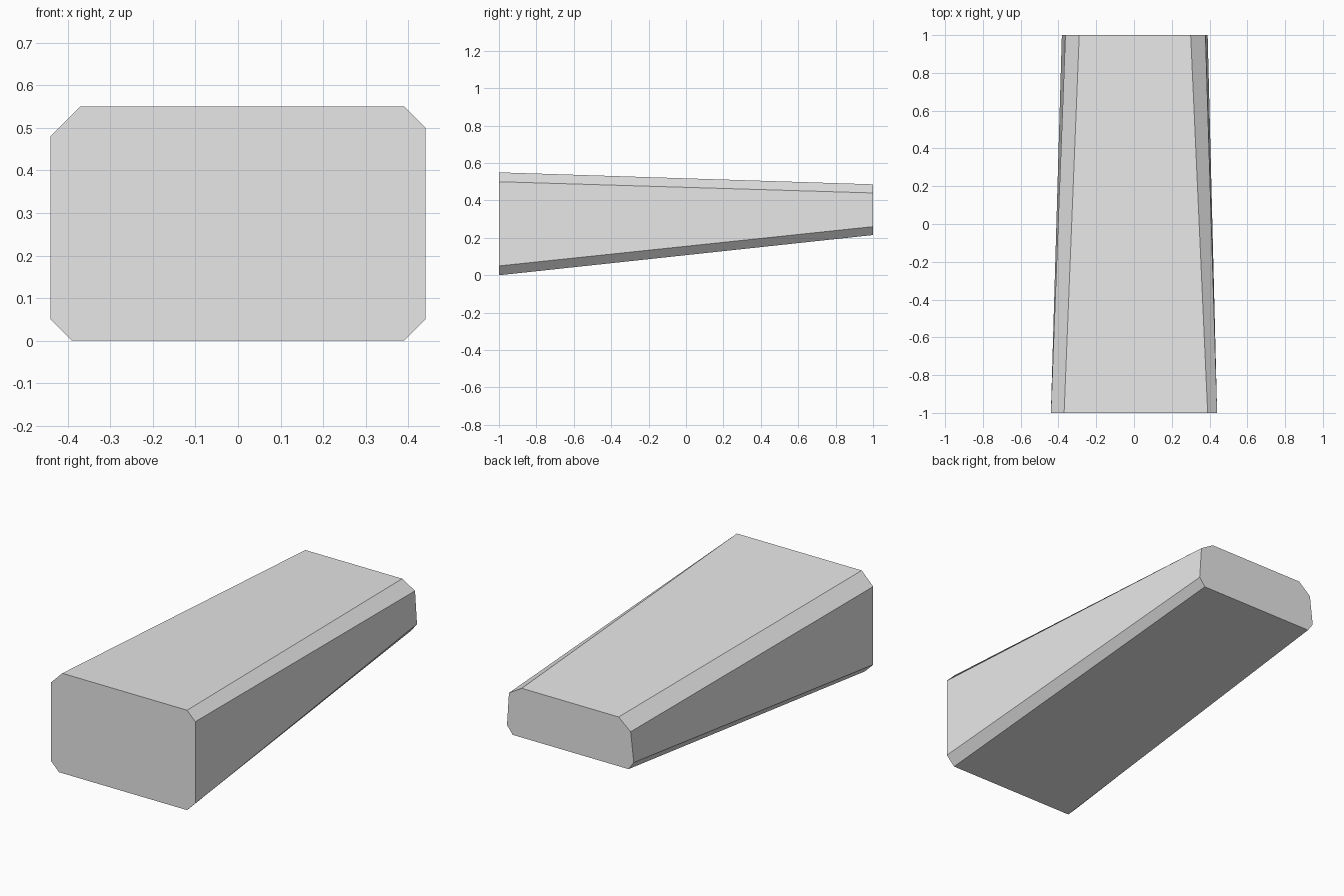
import bpy
import bmesh

cube = bpy.data.objects.get("Cube")
if cube:
    bpy.data.objects.remove(cube, do_unlink=True)

# Single plain grey material
grey = bpy.data.materials.new("light_grey")
grey.use_nodes = True
colour = (0.8, 0.8, 0.8, 1.0)
grey.diffuse_color = colour
grey.node_tree.nodes["Principled BSDF"].inputs["Base Color"].default_value = colour

# Chamfered end outlines as (x, z), in matching order
front = [(-0.39, 0), (0.39, 0), (0.44, 0.05), (0.44, 0.50),
         (0.39, 0.55), (-0.37, 0.55), (-0.44, 0.48), (-0.44, 0.05)]
back = [(-0.35, 0.215), (0.355, 0.215), (0.39, 0.26), (0.378, 0.44),
        (0.30, 0.486), (-0.29, 0.486), (-0.363, 0.424), (-0.382, 0.26)]


def loft(name, start, end, y0, y1, material):
    """Join two outlines into a closed, flat-shaded block."""
    bm = bmesh.new()
    a = [bm.verts.new((x, y0, z)) for x, z in start]
    b = [bm.verts.new((x, y1, z)) for x, z in end]
    bm.faces.new(a)
    bm.faces.new(b[::-1])
    for i in range(len(a)):
        j = (i + 1) % len(a)
        bm.faces.new((a[j], a[i], b[i], b[j]))
    bmesh.ops.recalc_face_normals(bm, faces=bm.faces[:])
    mesh = bpy.data.meshes.new(name)
    bm.to_mesh(mesh)
    bm.free()
    mesh.materials.append(material)
    obj = bpy.data.objects.new(name, mesh)
    bpy.context.collection.objects.link(obj)
    return obj


# Tapered block, large end at the front
loft("tapered_block", front, back, -1, 1, grey)
